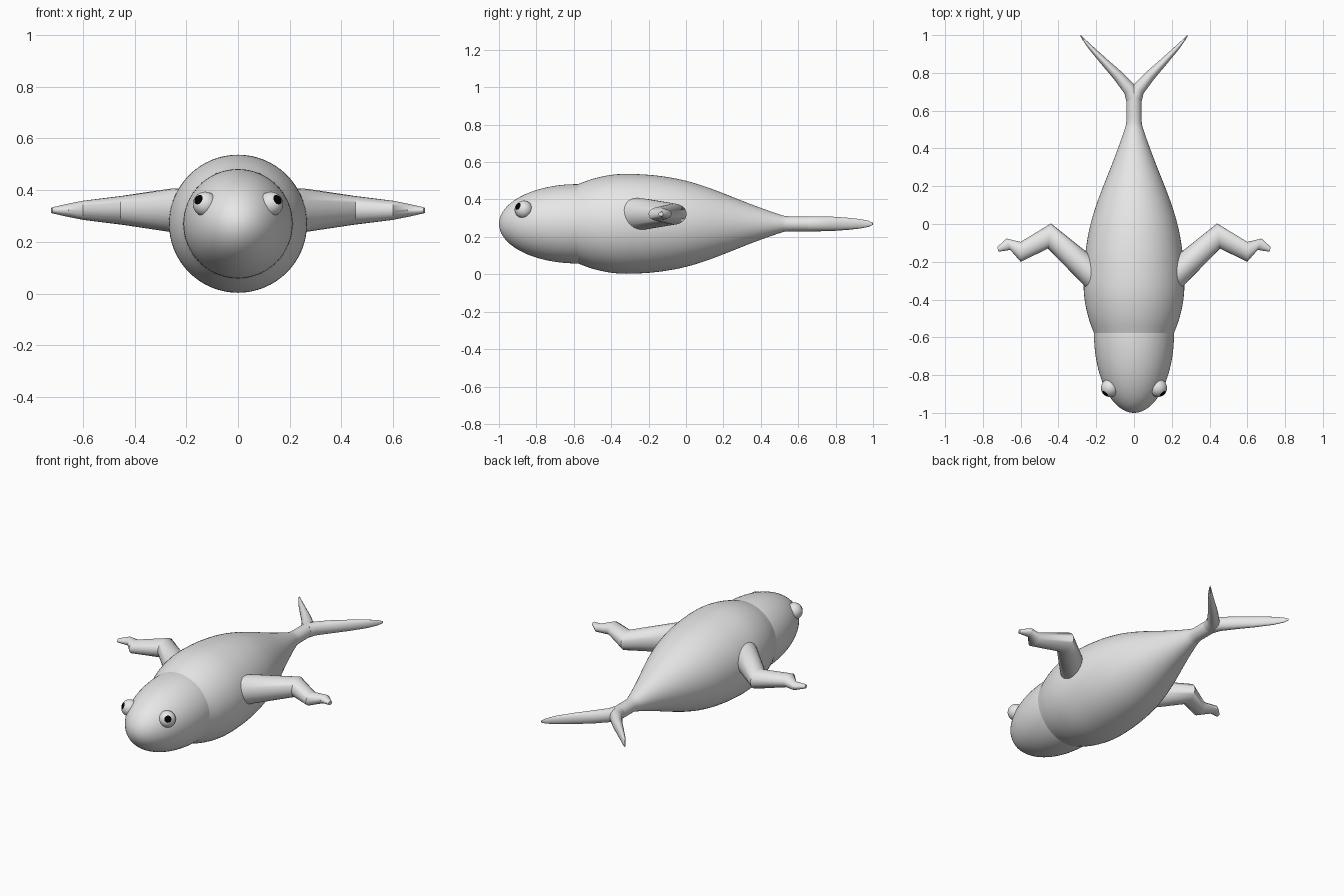
import bpy, bmesh, math
from mathutils import Vector

if "Cube" in bpy.data.objects:
    bpy.data.objects.remove(bpy.data.objects["Cube"])

AXIS_Z = 0.27   # height of the body's long axis
ARM_Z = 0.322


def material(name, value):
    m = bpy.data.materials.new(name)
    m.diffuse_color = (value, value, value, 1)
    m.use_nodes = True
    m.node_tree.nodes["Principled BSDF"].inputs["Base Color"].default_value = m.diffuse_color
    return m


GREY = material("skin grey", 0.8)
BLACK = material("pupil black", 0.0)


def finish(name, bm, mats, angle=55):
    bmesh.ops.recalc_face_normals(bm, faces=bm.faces)
    me = bpy.data.meshes.new(name)
    bm.to_mesh(me)
    bm.free()
    for m in mats:
        me.materials.append(m)
    me.shade_smooth()
    me.set_sharp_from_angle(angle=math.radians(angle))
    ob = bpy.data.objects.new(name, me)
    bpy.context.collection.objects.link(ob)
    return ob


def loft(name, rings, z, segs=24, side=1):
    """Skin elliptical rings, each given by two plan edge points and a half height."""
    bm = bmesh.new()
    loops = []
    for a, b, h in rings:
        a, b = Vector(a), Vector(b)
        mid, half = (a + b) / 2, (b - a) / 2
        loop = []
        for i in range(segs):
            t = 2 * math.pi * i / segs
            p = mid + half * math.cos(t)
            loop.append(bm.verts.new((side * p.x, p.y, z + h * math.sin(t))))
        loops.append(loop)
    for l0, l1 in zip(loops, loops[1:]):
        for i in range(segs):
            j = (i + 1) % segs
            bm.faces.new((l0[i], l0[j], l1[j], l1[i]))
    bm.faces.new(loops[0])
    bm.faces.new(loops[-1])
    return finish(name, bm, [GREY])


def lathe(name, profile):
    return loft(name, [((-r, y), (r, y), r) for y, r in profile], AXIS_Z, 64)


def smooth_curve(pts, steps=4):
    """Catmull-Rom interpolation of profile points."""
    pts = [Vector(p) for p in pts]
    pts = [2 * pts[0] - pts[1]] + pts + [2 * pts[-1] - pts[-2]]
    out = []
    for p0, p1, p2, p3 in zip(pts, pts[1:], pts[2:], pts[3:]):
        for k in range(steps):
            t = k / steps
            out.append(0.5 * (2 * p1 + (p2 - p0) * t + (2 * p0 - 5 * p1 + 4 * p2 - p3) * t * t
                              + (3 * p1 - p0 - 3 * p2 + p3) * t ** 3))
    return out + [pts[-2]]


# Head: rounded half ellipsoid, running slightly into the body
head = [(-0.58 - 0.42 * math.cos(t), max(0.212 * math.sin(t), 0.001))
        for t in (math.pi / 2 * i / 20 for i in range(21))]
lathe("head", head + [(-0.54, 0.21)])

# Body: fat torso tapering to a thin tail stem
lathe("body", smooth_curve([
    (-0.58, 0.211), (-0.5, 0.24), (-0.41, 0.26), (-0.32, 0.267), (-0.2, 0.262),
    (-0.1, 0.25), (0, 0.23), (0.1, 0.2), (0.2, 0.163), (0.3, 0.123), (0.4, 0.085),
    (0.5, 0.05), (0.54, 0.041), (0.6, 0.04), (0.69, 0.04)]))

# Plan edges (inner/back, outer/front) and half height along each limb
TAIL = [((-0.035, 0.68), (0.041, 0.65), 0.04),
        ((-0.005, 0.735), (0.05, 0.69), 0.04),
        ((0.065, 0.805), (0.105, 0.765), 0.038),
        ((0.143, 0.873), (0.172, 0.845), 0.033),
        ((0.22, 0.942), (0.238, 0.925), 0.025),
        ((0.262, 0.981), (0.271, 0.972), 0.016),
        ((0.283, 1.0), (0.286, 0.998), 0.006)]
ARM = [((0.16, -0.22), (0.2, -0.385), 0.088),
       ((0.28, -0.125), (0.255, -0.335), 0.083),
       ((0.44, 0.003), (0.455, -0.13), 0.056),
       ((0.6, -0.095), (0.6, -0.2), 0.037),
       ((0.675, -0.077), (0.655, -0.137), 0.024),
       ((0.724, -0.122), (0.718, -0.147), 0.011)]


def eye(name, side):
    """Ball eye whose polar cap forms the pupil."""
    bm = bmesh.new()
    bmesh.ops.create_uvsphere(bm, u_segments=24, v_segments=22, radius=0.048)
    for f in bm.faces:
        if f.calc_center_median().normalized().z > math.cos(math.radians(24)):
            f.material_index = 1
    gaze = Vector((side * 0.027, -0.032, 0.018))
    ob = finish(name, bm, [GREY, BLACK])
    ob.rotation_euler = gaze.to_track_quat('Z', 'Y').to_euler()
    ob.location = (side * 0.127, -0.868, 0.346)


for label, side in (("right", 1), ("left", -1)):
    loft(label + "_tail_fork", TAIL, AXIS_Z, side=side)
    loft(label + "_arm", ARM, ARM_Z, side=side)
    eye(label + "_eye", side)
